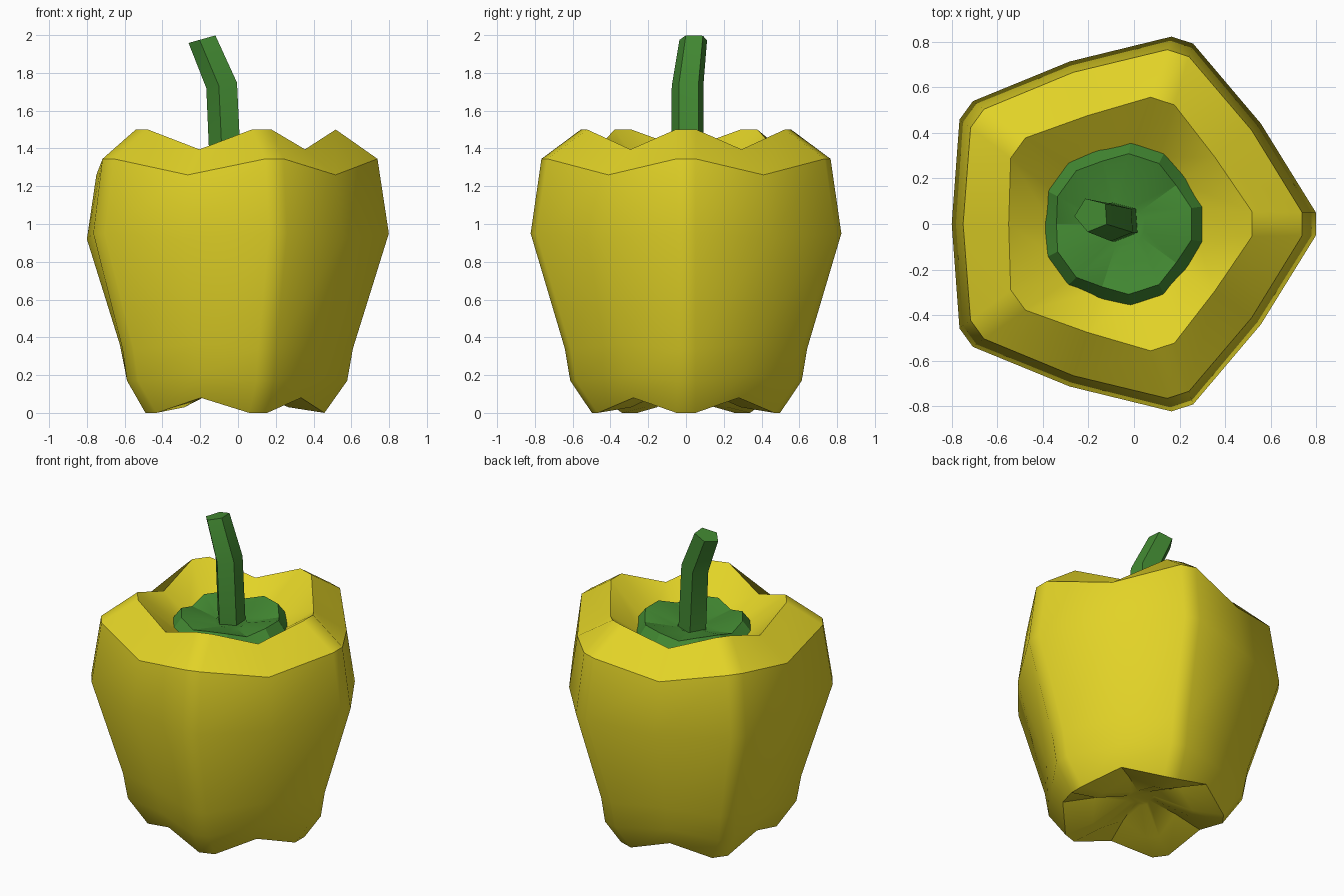
import bpy, bmesh, math

if "Cube" in bpy.data.objects:
    bpy.data.objects.remove(bpy.data.objects["Cube"])

CX = -0.05  # axis of the five-lobed fruit


def material(name, rgb):
    m = bpy.data.materials.new(name)
    m.diffuse_color = (*rgb, 1)
    m.use_nodes = True
    m.node_tree.nodes["Principled BSDF"].inputs["Base Color"].default_value = m.diffuse_color
    return m


yellow = material("yellow skin", (0.76, 0.65, 0.02))
green = material("green stalk", (0.055, 0.25, 0.032))


def lobed_ring(ridge_r, ridge_z, valley_r, valley_z, half):
    """Five lobes: two ridge points (half-width in units) and one valley each."""
    pts = []
    for i in range(5):
        a = math.radians(72 * i)
        d = math.asin(half / ridge_r)
        for r, z, t in ((ridge_r, ridge_z, a - d), (ridge_r, ridge_z, a + d),
                        (valley_r, valley_z, a + math.radians(36))):
            pts.append((CX + r * math.cos(t), r * math.sin(t), z))
    return pts


def loft(name, rings, mat, angle):
    bm = bmesh.new()
    loops = [[bm.verts.new(p) for p in ring] for ring in rings]
    n = len(loops[0])
    for a, b in zip(loops, loops[1:]):
        for i in range(n):
            j = (i + 1) % n
            bm.faces.new((a[i], a[j], b[j], b[i]))
    bm.faces.new(loops[0][::-1])
    bm.faces.new(loops[-1])
    bmesh.ops.recalc_face_normals(bm, faces=bm.faces)
    me = bpy.data.meshes.new(name)
    bm.to_mesh(me)
    bm.free()
    me.materials.append(mat)
    ob = bpy.data.objects.new(name, me)
    bpy.context.collection.objects.link(ob)
    bpy.ops.object.select_all(action='DESELECT')
    ob.select_set(True)
    bpy.context.view_layer.objects.active = ob
    bpy.ops.object.shade_smooth_by_angle(angle=math.radians(angle))
    return ob


# Fruit body: from the dimple underneath, up the sides, into the top hollow
body = [(0.09, 0.13, 0.07, 0.14, 0.02),
        (0.32, 0.03, 0.28, 0.12, 0.04),
        (0.51, 0.00, 0.475, 0.08, 0.05),
        (0.63, 0.17, 0.54, 0.20, 0.05),
        (0.66, 0.34, 0.575, 0.36, 0.05),
        (0.85, 0.95, 0.75, 0.92, 0.05),
        (0.79, 1.345, 0.70, 1.26, 0.05),
        (0.57, 1.50, 0.50, 1.395, 0.055),
        (0.33, 1.30, 0.31, 1.27, 0.06)]
loft("pepper_body", [lobed_ring(*r) for r in body], yellow, 35)

# Leafy cap in the hollow
cap = [(0.28, 1.26, 0.27, 1.25, 0.06),
       (0.38, 1.29, 0.355, 1.27, 0.08),
       (0.31, 1.385, 0.29, 1.35, 0.07),
       (0.10, 1.33, 0.10, 1.32, 0.03)]
loft("leaf_cap", [lobed_ring(*r) for r in cap], green, 30)


# Bent five-sided stalk: centre, radius, tilt of the ring along x
def stalk_ring(x, y, z, r, tilt):
    pts = []
    for i in range(5):
        a = math.radians(40 + 72 * i)
        dx = r * math.cos(a)
        pts.append((x + dx, y + r * math.sin(a), z + tilt * dx))
    return pts


stalk = [(-0.06, 0.01, 1.30, 0.09, 0),
         (-0.08, 0.01, 1.735, 0.088, 0.18),
         (-0.185, 0.04, 1.98, 0.077, 0.28)]
loft("stalk", [stalk_ring(*s) for s in stalk], green, 30)
